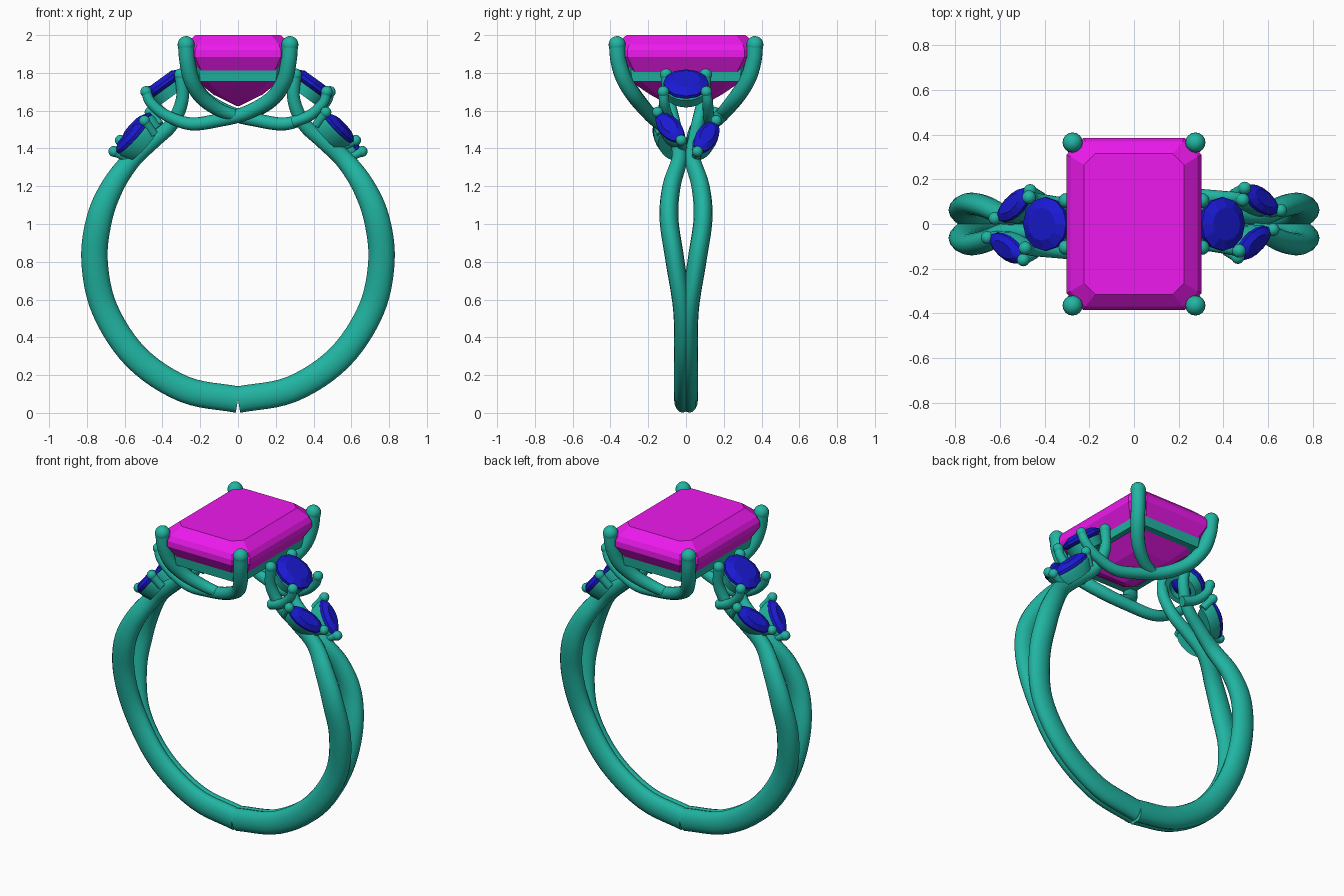
import bpy, bmesh, math
from mathutils import Vector, Matrix

if "Cube" in bpy.data.objects:
    bpy.data.objects.remove(bpy.data.objects["Cube"])


def material(name, rgb):
    m = bpy.data.materials.new(name)
    m.diffuse_color = (*rgb, 1)
    m.use_nodes = True
    m.node_tree.nodes["Principled BSDF"].inputs["Base Color"].default_value = m.diffuse_color
    return m


METAL = material("teal_metal", (0.015, 0.46, 0.36))
PINK = material("magenta_gem", (0.85, 0.01, 0.85))
BLUE = material("blue_gem", (0.01, 0.01, 0.65))


def finish(name, bm, mat, smooth=True, half_turn=True):
    """Make the object; half_turn adds the copy rotated 180 degrees about z."""
    bmesh.ops.recalc_face_normals(bm, faces=bm.faces)
    me = bpy.data.meshes.new(name)
    bm.to_mesh(me)
    bm.free()
    me.materials.append(mat)
    ob = bpy.data.objects.new(("right_" if half_turn else "") + name, me)
    bpy.context.collection.objects.link(ob)
    if smooth:
        bpy.ops.object.select_all(action='DESELECT')
        ob.select_set(True)
        bpy.context.view_layer.objects.active = ob
        bpy.ops.object.shade_smooth_by_angle(angle=math.radians(40))
    if half_turn:
        twin = ob.copy()
        twin.name = "left_" + name
        twin.rotation_euler.z = math.pi
        bpy.context.collection.objects.link(twin)
    return ob


def loft(bm, rings, closed=False):
    """Skin equal-sized rings of points; cap the ends unless closed."""
    vs = [[bm.verts.new(p) for p in r] for r in rings]
    n = len(vs[0])
    for a, b in zip(vs, vs[1:] + vs[:1] if closed else vs[1:]):
        for i in range(n):
            j = (i + 1) % n
            bm.faces.new((a[i], a[j], b[j], b[i]))
    if not closed:
        bm.faces.new(vs[0])
        bm.faces.new(vs[-1])


def spline(pts, steps=6):
    """Catmull-Rom through tuples of any length."""
    P = [Vector(p) for p in pts]
    P = [2 * P[0] - P[1]] + P + [2 * P[-1] - P[-2]]
    out = []
    for a, b, c, d in zip(P, P[1:], P[2:], P[3:]):
        for k in range(steps):
            t = k / steps
            out.append(0.5 * (2 * b + (c - a) * t + (2 * a - 5 * b + 4 * c - d) * t * t
                              + (3 * b - a - 3 * c + d) * t ** 3))
    return out + [P[-2]]


def ball(bm, p, r):
    bmesh.ops.create_uvsphere(bm, u_segments=16, v_segments=10, radius=r,
                              matrix=Matrix.Translation(p))


def wire(bm, pts, sides=16):
    """Elliptical tube; each point is x, y, z, half thickness, half width along y."""
    S = spline([p if len(p) == 5 else (*p, p[3]) for p in pts])
    C = [Vector(s[:3]) for s in S]
    rings = []
    for i, s in enumerate(S):
        t = (C[min(i + 1, len(C) - 1)] - C[max(i - 1, 0)]).normalized()
        side = Vector((0, 1, 0))
        side = (side - t * side.dot(t)).normalized()
        nor = t.cross(side)
        rings.append([C[i] + nor * s[3] * math.cos(q) + side * s[4] * math.sin(q)
                      for q in (2 * math.pi * k / sides for k in range(sides))])
    loft(bm, rings)


def frame(centre, normal, along):
    n = Vector(normal).normalized()
    x = Vector(along)
    x = (x - n * x.dot(n)).normalized()
    return Matrix.Translation(centre) @ Matrix((x, n.cross(x), n)).transposed().to_4x4()


def octagon(hx, hy, c, z):
    return [(hx, hy - c, z), (hx - c, hy, z), (c - hx, hy, z), (-hx, hy - c, z),
            (-hx, c - hy, z), (c - hx, -hy, z), (hx - c, -hy, z), (hx, c - hy, z)]


def circle(r, z, n=12):
    return [(r * math.cos(2 * math.pi * k / n), r * math.sin(2 * math.pi * k / n), z)
            for k in range(n)]


def lens(s, z, n=8):
    """Pointed marquise outline."""
    L, W = 0.122 * s, 0.058 * s
    top = [(L * math.cos(math.pi * k / n), W * math.sin(math.pi * k / n) ** 1.25, z)
           for k in range(n)]
    return top + [(-x, -y, z) for x, y, z in top]


# centre emerald-cut stone
bm = bmesh.new()
loft(bm, [octagon(*l) for l in [
    (.225, .315, .05, 2.0), (.285, .37, .068, 1.95), (.302, .385, .075, 1.92),
    (.302, .385, .075, 1.885), (.235, .315, .06, 1.77), (.13, .19, .035, 1.685),
    (.008, .08, .004, 1.625)]])
finish("centre_stone", bm, PINK, smooth=False, half_turn=False)

# rectangular rail under the centre stone
bm = bmesh.new()
loft(bm, [octagon(*l) for l in [
    (.26, .345, .05, 1.845), (.25, .335, .05, 1.755), (.195, .28, .04, 1.755),
    (.205, .29, .04, 1.845)]], closed=True)
finish("gallery_rail", bm, METAL, half_turn=False)

# shank strands: join at the bottom, open at the shoulder, end as inner side claws
for name, s in (("back_strand", 1), ("front_strand", -1)):
    pts = []
    for a, y, r, w in [(0, .018, .07, .045), (22, .018, .07, .045), (45, .018, .07, .045),
                       (68, .021, .07, .047), (88, .058, .07, .05), (105, .09, .068, .05),
                       (119, .077, .06, .048), (132, .036, .05, .042)]:
        q = math.radians(a)
        pts.append((.76 * math.sin(q), s * y, .83 - .76 * math.cos(q), r, w))
    pts += [(.45, s * .045, 1.44, .042, .036), (.35, s * .062, 1.53, .037, .034),
            (.295, s * .09, 1.66, .034, .032), (.305, s * .105, 1.79, .03, .03)]
    bm = bmesh.new()
    wire(bm, pts)
    ball(bm, pts[-1][:3], .033)
    finish(name, bm, METAL)

# centre claws: the long one sweeps under the stone and holds the far side stone
top = [(.275, .365, 1.95, .043), (.268, .357, 1.86, .042), (.245, .325, 1.76, .042)]
short = top + [(.19, .265, 1.67, .04), (.1, .21, 1.605, .036), (0, .18, 1.57, .03)]
long = [(-x, y, z, r) for x, y, z, r in top] + [
    (-.18, .265, 1.665, .04), (-.05, .2, 1.59, .038), (.1, .16, 1.55, .036),
    (.25, .13, 1.53, .034), (.38, .12, 1.575, .03), (.46, .115, 1.64, .028),
    (.487, .108, 1.7, .026)]
for name, pts in (("short_claw", short), ("long_claw", long)):
    bm = bmesh.new()
    wire(bm, pts)
    ball(bm, pts[0][:3], .045)
    if name == "long_claw":
        ball(bm, pts[-1][:3], .03)
    finish(name, bm, METAL)

# remaining outer claw of the round side stone
bm = bmesh.new()
outer = [(.47, -.12, 1.7, .026), (.45, -.115, 1.64, .027), (.38, -.1, 1.575, .029),
         (.29, -.085, 1.54, .03)]
wire(bm, outer)
ball(bm, outer[0][:3], .031)
finish("outer_side_claw", bm, METAL)

# round side stone and its ring seat
F = frame((.398, 0, 1.745), (.588, 0, .81), (0, 1, 0))
bm = bmesh.new()
loft(bm, [circle(.075, .028), circle(.12, .004), circle(.12, -.014), circle(.012, -.085)])
bm.transform(F)
finish("round_stone", bm, BLUE, smooth=False)
bm = bmesh.new()
loft(bm, [circle(.112, -.03, 32), circle(.1, -.085, 32), circle(.068, -.085, 32),
          circle(.08, -.03, 32)], closed=True)
bm.transform(F)
finish("round_seat", bm, METAL)

# marquise stones, their cups and end claws
for name, c, n, l in (("front_marquise", (.535, -.085, 1.51), (.77, -.22, .63), (.15, .13, -.16)),
                      ("back_marquise", (.567, .108, 1.458), (.77, .22, .63), (.155, -.1, -.165))):
    F = frame(c, n, l)
    bm = bmesh.new()
    loft(bm, [lens(.6, .03), lens(1, .008), lens(1, -.01), lens(.3, -.05)])
    bm.transform(F)
    finish(name + "_stone", bm, BLUE, smooth=False)
    bm = bmesh.new()
    loft(bm, [lens(.98, -.012), lens(1.02, -.025), lens(.85, -.085)])
    bm.transform(F)
    for e in (-1, 1):
        tip, low = F @ Vector((e * .125, 0, .012)), F @ Vector((e * .1, 0, -.075))
        wire(bm, [(*low, .024), (*tip, .024)])
        ball(bm, tip, .029)
    finish(name + "_cup", bm, METAL)
